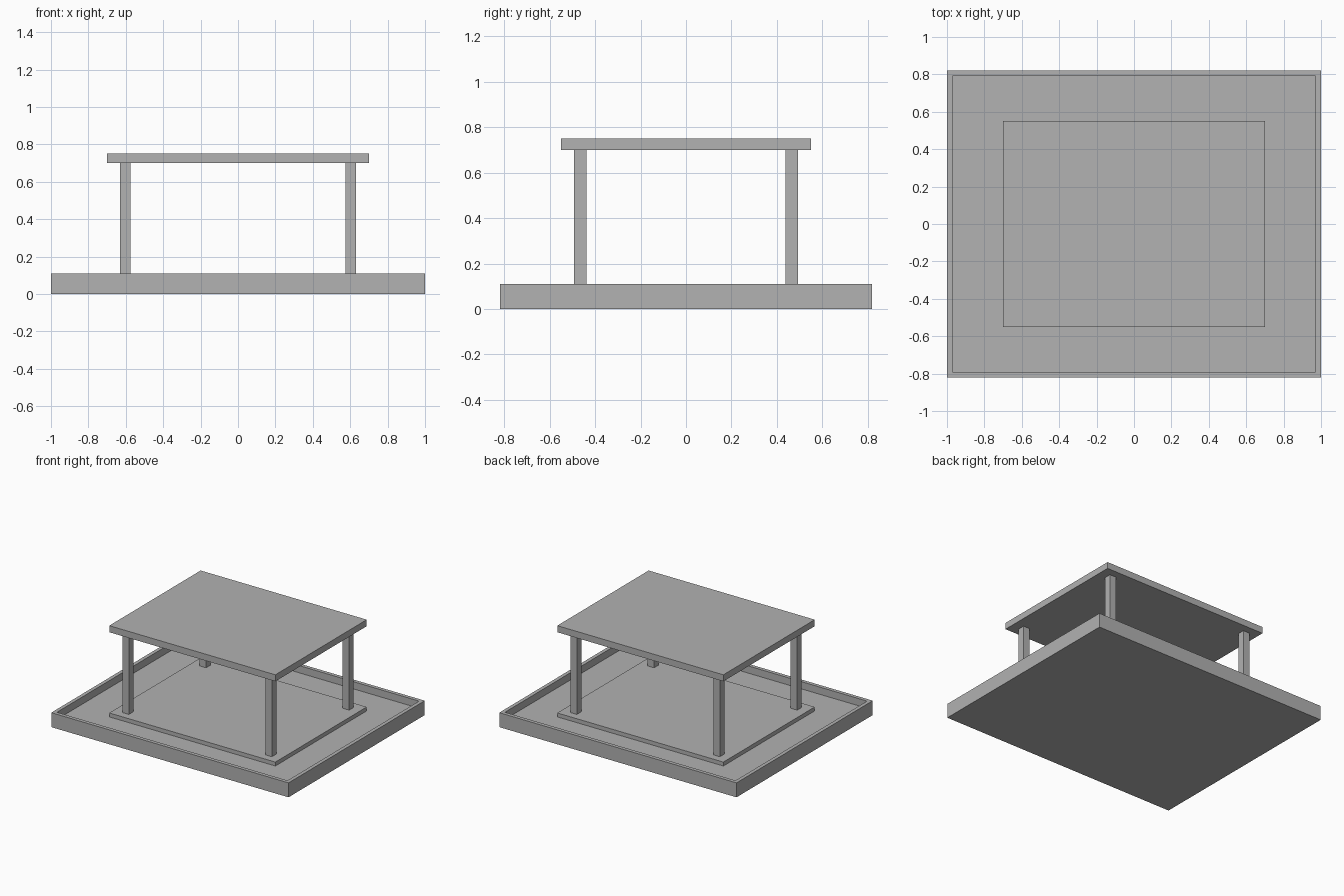
import bpy
import bmesh

default = bpy.data.objects.get("Cube")
if default:
    bpy.data.objects.remove(default, do_unlink=True)

# One flat grey for everything
grey = bpy.data.materials.new("plain grey")
grey.use_nodes = True
colour = (0.445, 0.445, 0.445, 1)
grey.diffuse_color = colour
grey.node_tree.nodes["Principled BSDF"].inputs["Base Color"].default_value = colour


def box(name, half_x, half_y, z0, z1, x=0, y=0, edit=None):
    """Box between heights z0 and z1, centred on (x, y); edit may reshape it."""
    bm = bmesh.new()
    bmesh.ops.create_cube(bm, size=2)
    for v in bm.verts:
        v.co = (v.co.x * half_x, v.co.y * half_y, z1 if v.co.z > 0 else z0)
    if edit:
        edit(bm)
    mesh = bpy.data.meshes.new(name)
    bm.to_mesh(mesh)
    bm.free()
    mesh.materials.append(grey)
    obj = bpy.data.objects.new(name, mesh)
    obj.location = (x, y, 0)
    bpy.context.collection.objects.link(obj)
    return obj


BASE_TOP, FLOOR, DECK_TOP = 0.11, 0.055, 0.085
ROOF_BOTTOM, ROOF_TOP = 0.70, 0.75


def hollow_top(bm):
    """Inset the top face for the rim, then sink it to form the tray floor."""
    bm.normal_update()
    top = max(bm.faces, key=lambda f: f.normal.z)
    bmesh.ops.inset_region(bm, faces=[top], thickness=0.04)
    sunk = bmesh.ops.extrude_discrete_faces(bm, faces=[top])["faces"][0]
    for v in sunk.verts:
        v.co.z = FLOOR


# Tray base with a raised rim
box("base_tray", 1.0, 0.82, 0, BASE_TOP, edit=hollow_top)

# Raised deck inside the tray and matching flat roof
box("deck", 0.70, 0.55, FLOOR, DECK_TOP)
box("roof", 0.70, 0.55, ROOF_BOTTOM, ROOF_TOP)

# Four corner posts
for side, sx in (("left", 1), ("right", -1)):
    for end, sy in (("front", -1), ("back", 1)):
        box(f"{end}_{side}_post", 0.0275, 0.0275, DECK_TOP, ROOF_BOTTOM,
            sx * 0.603, sy * 0.465)
